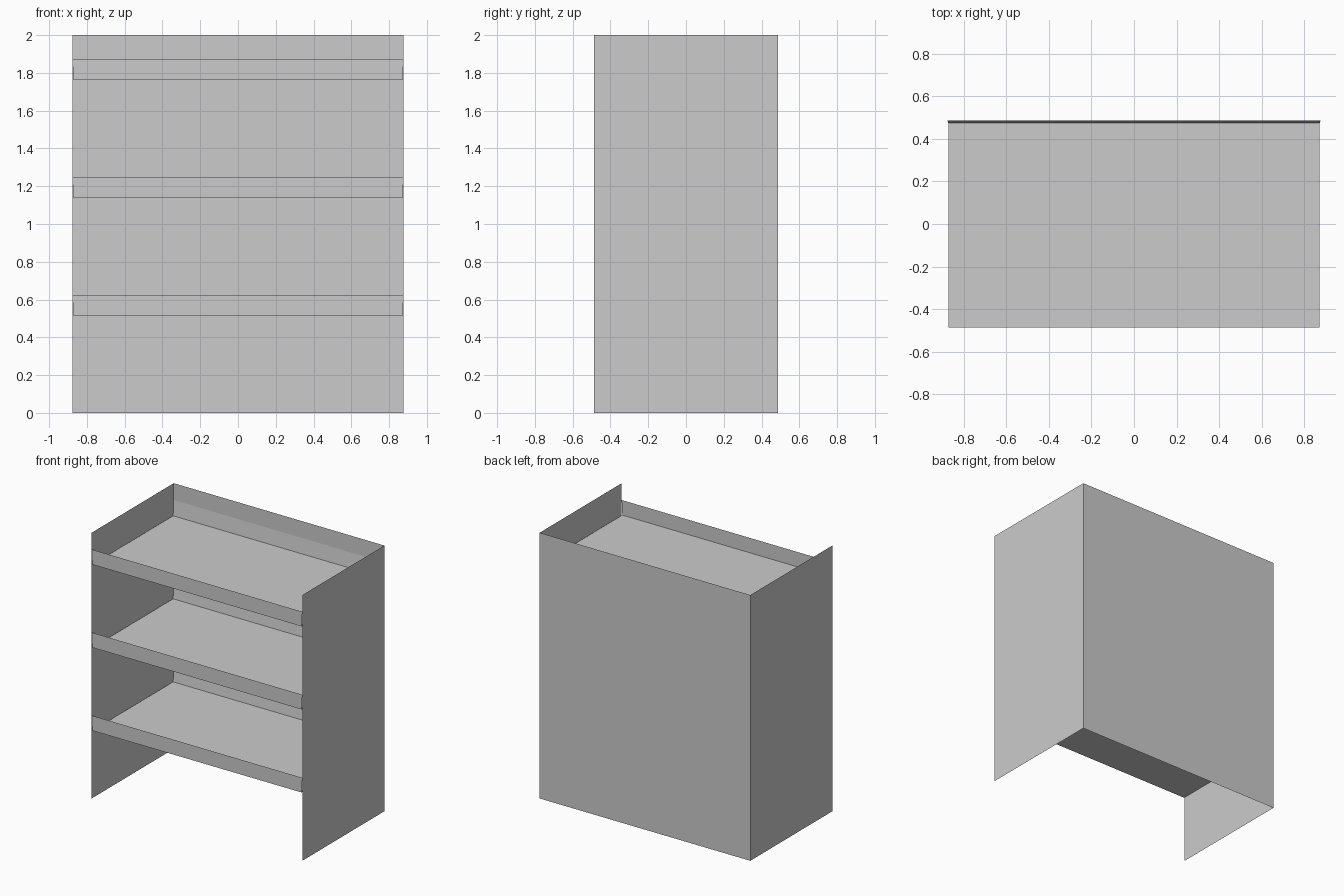
import bpy

if "Cube" in bpy.data.objects:
    bpy.data.objects.remove(bpy.data.objects["Cube"])

W, D, H = 0.877, 0.488, 2.0   # half width, half depth, height


def sheet(name, rows):
    """Thin sheet skinned between consecutive (half_width, y, z) rows."""
    verts, faces = [], []
    for i, (hw, y, z) in enumerate(rows):
        verts += [(-hw, y, z), (hw, y, z)]
        if i:
            a = 2 * i
            faces.append((a - 2, a - 1, a + 1, a))
    mesh = bpy.data.meshes.new(name)
    mesh.from_pydata(verts, [], faces)
    obj = bpy.data.objects.new(name, mesh)
    bpy.context.collection.objects.link(obj)
    return obj


def side_panel(name, x):
    mesh = bpy.data.meshes.new(name)
    quad = [(x, -D, 0), (x, D, 0), (x, D, H), (x, -D, H)]
    mesh.from_pydata(quad, [], [(0, 1, 2, 3) if x > 0 else (3, 2, 1, 0)])
    obj = bpy.data.objects.new(name, mesh)
    bpy.context.collection.objects.link(obj)


# Cabinet shell: two sides and a back, open at top, front and bottom
side_panel("side_panel_left", -W)
side_panel("side_panel_right", W)
sheet("back_panel", [(W, D, H), (W, D, 0)][::-1]).data.flip_normals()

# Tray shelves: upright front lip, flat base, slightly leaning back lip
for i, top in enumerate((0.624, 1.249, 1.874)):
    base = top - 0.112
    sheet(f"shelf_{i + 1}", [
        (W, -D + 0.001, top),
        (W - 0.006, -D + 0.001, base),
        (W - 0.006, D - 0.015, base),
        (W, D - 0.001, top),
    ])
